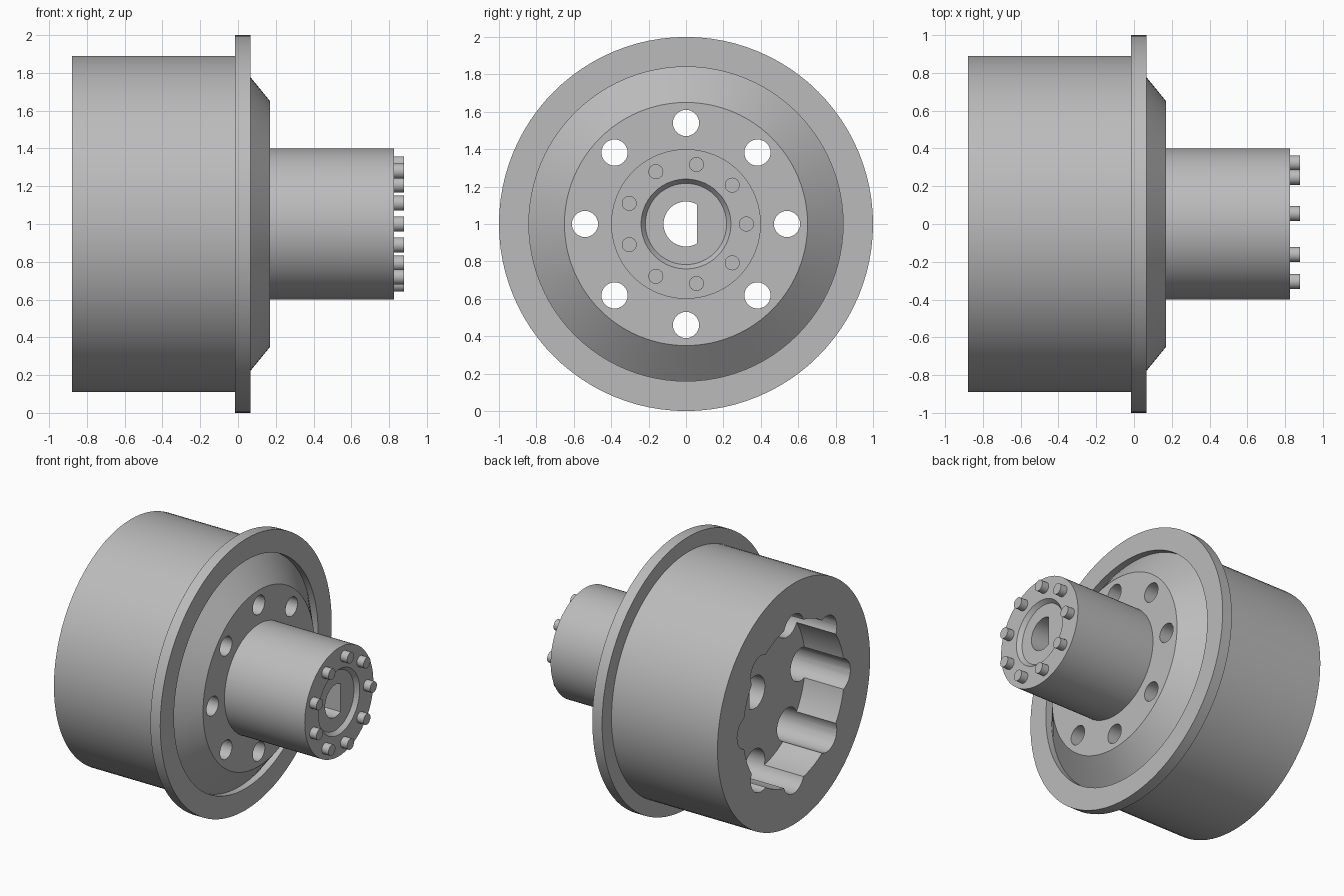
import bpy, bmesh
from math import cos, sin, pi, radians
from mathutils import Vector

if "Cube" in bpy.data.objects:
    bpy.data.objects.remove(bpy.data.objects["Cube"], do_unlink=True)

grey = bpy.data.materials.new("machined grey")
grey.use_nodes = True
grey.diffuse_color = (0.5, 0.5, 0.5, 1)
grey.node_tree.nodes["Principled BSDF"].inputs["Base Color"].default_value = (0.5, 0.5, 0.5, 1)

AXIS_HEIGHT = 1.0


def finish(name, bm):
    bmesh.ops.remove_doubles(bm, verts=bm.verts, dist=1e-5)
    bmesh.ops.recalc_face_normals(bm, faces=bm.faces)
    mesh = bpy.data.meshes.new(name)
    bm.to_mesh(mesh)
    bm.free()
    mesh.materials.append(grey)
    obj = bpy.data.objects.new(name, mesh)
    bpy.context.collection.objects.link(obj)
    return obj


def lathe(name, profile, steps, radius=0.0, angle=0.0):
    """Turn an (x, radius) profile about an axle parallel to x."""
    bm = bmesh.new()
    centre = Vector((0, radius * cos(angle), AXIS_HEIGHT + radius * sin(angle)))
    verts = [bm.verts.new(centre + Vector((x, 0, r))) for x, r in profile]
    edges = [bm.edges.new(pair) for pair in zip(verts, verts[1:])]
    bmesh.ops.spin(bm, geom=verts + edges, cent=centre, axis=(1, 0, 0),
                   angle=2 * pi, steps=steps)
    return finish(name, bm)


def d_prism(name, x0, x1, radius, flat):
    """D-shaped prism for the keyed shaft hole."""
    bm = bmesh.new()
    start = pi / 3
    arc = [start + (2 * pi - 2 * start) * i / 40 for i in range(41)]
    ring = [bm.verts.new((x0, min(radius * cos(a), flat), AXIS_HEIGHT + radius * sin(a)))
            for a in arc]
    face = bm.faces.new(ring)
    moved = bmesh.ops.extrude_face_region(bm, geom=[face])["geom"]
    for v in moved:
        if isinstance(v, bmesh.types.BMVert):
            v.co.x = x1
    return finish(name, bm)


def smooth(obj):
    bpy.ops.object.select_all(action='DESELECT')
    obj.select_set(True)
    bpy.context.view_layer.objects.active = obj
    bpy.ops.object.shade_smooth_by_angle(angle=radians(30))


# Wheel: rear cavity, drum, flange, recessed cone, face plate, hub, tapered recess
wheel = lathe("wheel_body", [
    (-0.56, 0), (-0.56, 0.59), (-0.88, 0.59), (-0.88, 0.89),
    (-0.015, 0.89), (-0.015, 1.0), (0.065, 1.0), (0.065, 0.84),
    (0.015, 0.84), (0.17, 0.65), (0.17, 0.40), (0.825, 0.40),
    (0.825, 0.24), (0.795, 0.217), (0.795, 0)], 96)

# Stepped bolt holes and the keyed shaft hole
cutters = [lathe("bolt_hole_cutter", [
    (-1, 0), (-1, 0.12), (0, 0.12), (0, 0.07), (0.3, 0.07), (0.3, 0)],
    32, 0.54, i * pi / 4) for i in range(8)]
cutters.append(d_prism("shaft_hole_cutter", -1, 1, 0.12, 0.06))

bpy.context.view_layer.objects.active = wheel
for cutter in cutters:
    cutter.hide_render = True
    cut = wheel.modifiers.new("cut", 'BOOLEAN')
    cut.operation = 'DIFFERENCE'
    cut.solver = 'EXACT'
    cut.object = cutter
    bpy.ops.object.modifier_apply(modifier=cut.name)
    bpy.data.objects.remove(cutter, do_unlink=True)
smooth(wheel)

# Pins around the hub end
for i in range(9):
    smooth(lathe(f"hub_pin_{i + 1}", [
        (0.815, 0), (0.815, 0.04), (0.88, 0.04), (0.88, 0)],
        24, 0.323, i * 2 * pi / 9))
